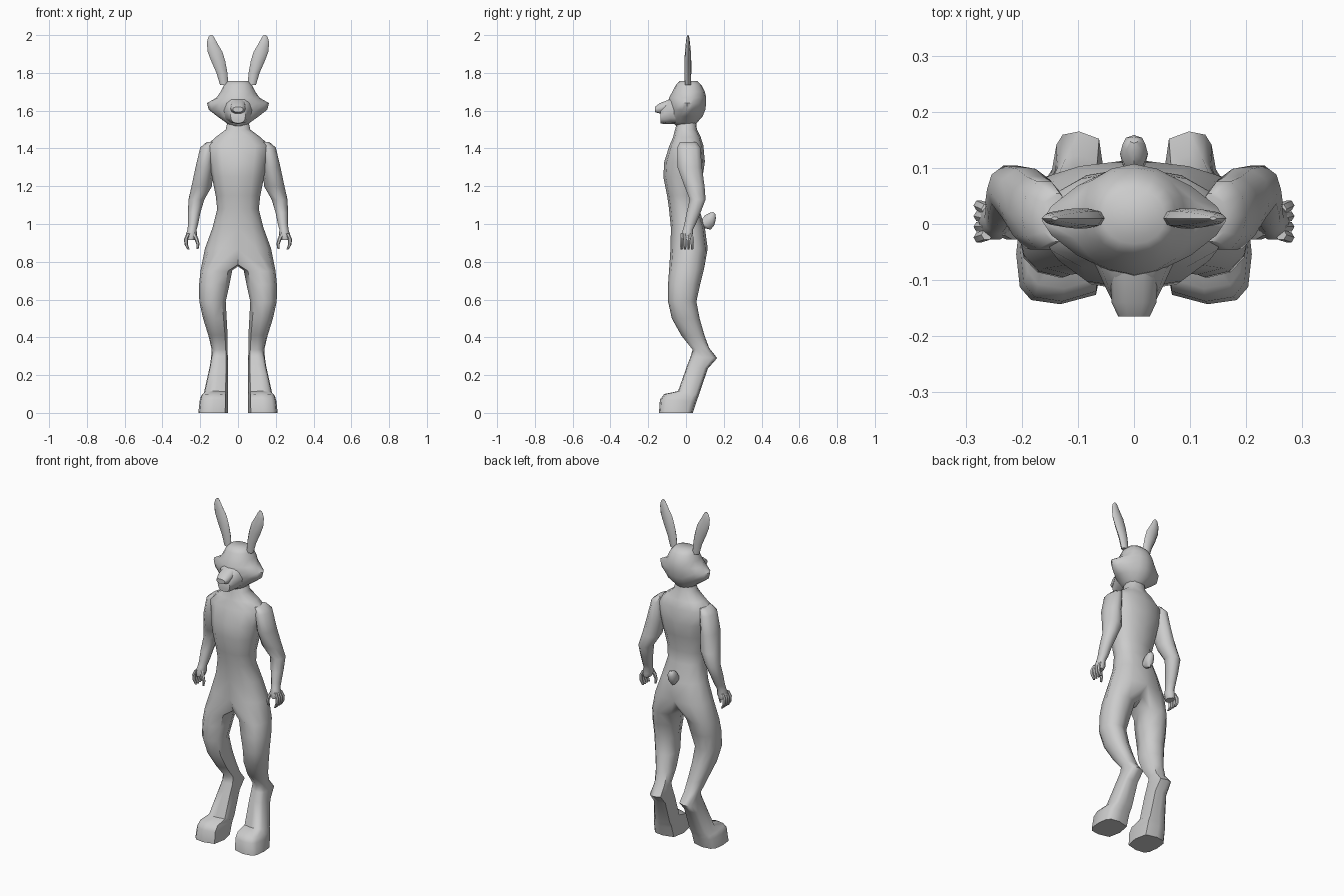
import bpy, math
from mathutils import Vector

fur = bpy.data.materials.new("light_grey")
fur.diffuse_color = (0.6, 0.6, 0.6, 1)


def make(name, verts, faces, mirror=False, angle=50):
    mesh = bpy.data.meshes.new(name)
    mesh.from_pydata(verts, [], faces)
    mesh.materials.append(fur)
    ob = bpy.data.objects.new(name, mesh)
    bpy.context.collection.objects.link(ob)
    bpy.ops.object.select_all(action='DESELECT')
    bpy.context.view_layer.objects.active = ob
    ob.select_set(True)
    # consistent outward normals
    bpy.ops.object.mode_set(mode='EDIT')
    bpy.ops.mesh.select_all(action='SELECT')
    bpy.ops.mesh.normals_make_consistent(inside=False)
    bpy.ops.object.mode_set(mode='OBJECT')
    if mirror:
        mod = ob.modifiers.new("mirror", 'MIRROR')
        mod.use_clip = True
        mod.merge_threshold = 0.0005
        bpy.ops.object.modifier_apply(modifier=mod.name)
    bpy.ops.object.shade_smooth_by_angle(angle=math.radians(angle))
    return ob


def power(v, p):
    return math.copysign(abs(v) ** p, v)


def bridge(a, b, closed=True):
    n = len(a)
    return [(a[i], a[(i + 1) % n], b[(i + 1) % n], b[i])
            for i in range(n if closed else n - 1)]


def loft(name, rings, n=12, mirror=False, angle=50):
    """Skin a list of point rings and cap both ends."""
    verts = [p for ring in rings for p in ring]
    ids = [list(range(k * n, k * n + n)) for k in range(len(rings))]
    faces = [f for a, b in zip(ids, ids[1:]) for f in bridge(a, b)]
    faces += [tuple(ids[0]), tuple(ids[-1])]
    return make(name, verts, faces, mirror, angle)


def oval(c, u, v, n=12, p=1.0):
    c, u, v = Vector(c), Vector(u), Vector(v)
    return [c + u * power(math.cos(2 * math.pi * i / n), p)
            + v * power(math.sin(2 * math.pi * i / n), p) for i in range(n)]


def flat(x, y, z, rx, ry, n=12, p=1.0):
    return oval((x, y, z), (rx, 0, 0), (0, ry, 0), n, p)


def upright(y, z, rx, rz, n=12, p=1.0):
    return oval((0, y, z), (rx, 0, 0), (0, 0, rz), n, p)


# Body: half torso that splits into a leg, then mirrored
# torso rows: z, half width, front y, back y
torso = [(1.57, .050, -.040, .050), (1.50, .065, -.058, .058), (1.46, .118, -.068, .078),
         (1.415, .168, -.088, .092), (1.33, .152, -.115, .100), (1.25, .138, -.120, .088),
         (1.15, .118, -.100, .065), (1.08, .110, -.090, .070), (0.98, .135, -.080, .100),
         (0.87, .175, -.082, .115)]
# leg rows: front z, back z, inner x, outer x, front y, back y, squareness
legs = [(.75, .76, .030, .198, -.090, .095, .9), (.68, .68, .045, .206, -.095, .075, .9),
        (.59, .59, .065, .205, -.095, .055, .9), (.50, .50, .060, .185, -.075, .072, .9),
        (.41, .41, .055, .157, -.025, .098, .9), (.335, .345, .055, .140, .035, .122, .8),
        (.30, .29, .054, .142, .025, .165, .6), (.25, .235, .054, .150, .006, .116, .6),
        (.115, .10, .054, .180, -.042, .070, .6), (.100, .08, .053, .195, -.115, .063, .6),
        (.070, .06, .053, .203, -.138, .056, .6), (0, 0, .053, .210, -.143, .036, .6)]
verts, rows = [], []
for z, rx, yf, yb in torso:
    rows.append(list(range(len(verts), len(verts) + 7)))
    for i in range(7):
        t = math.radians(-90 + 30 * i)
        x = 0 if i in (0, 6) else rx * math.cos(t) ** .85
        verts.append((x, (yf + yb) / 2 + (yb - yf) / 2 * power(math.sin(t), .9), z))
faces = [f for a, b in zip(rows, rows[1:]) for f in bridge(a, b, False)]
# crotch line, from back to front
crotch = list(range(len(verts), len(verts) + 3))
verts += [(0, .075, .81), (0, .015, .775), (0, -.045, .785)]
last = rows[-1] + crotch
for zf, zb, xi, xo, yf, yb, p in legs:
    ring = list(range(len(verts), len(verts) + 10))
    for a in (-90, -60, -30, 0, 30, 60, 90, 135, 180, 225):
        c, s = math.cos(math.radians(a)), power(math.sin(math.radians(a)), p)
        verts.append(((xi + xo) / 2 + (xo - xi) / 2 * power(c, p),
                      (yf + yb) / 2 + (yb - yf) / 2 * s,
                      (zf + zb) / 2 + (zb - zf) / 2 * s))
    faces += bridge(last, ring)
    last = ring
faces.append(tuple(last))
make("body_and_legs", verts, faces, True)

# Arms
arm = [(.140, .012, 1.435, .025, .045), (.160, .015, 1.405, .040, .064),
       (.177, .020, 1.30, .048, .068), (.192, .045, 1.20, .054, .056),
       (.220, .062, 1.13, .042, .044), (.232, .040, 1.06, .033, .039),
       (.238, .022, 1.00, .027, .032), (.243, .010, .97, .024, .028),
       (.247, .005, .94, .030, .034), (.250, .004, .915, .022, .030)]
loft("arms", [flat(*r, n=10) for r in arm], 10, True)

# Hands: four curled fingers and a thumb
for k in range(4):
    y = -.024 + .019 * k
    path = [(.262, y * .8, .950, .010), (.276, y, .920, .010),
            (.274, y, .890, .009), (.262, y, .866, .006)]
    loft(f"finger_{k + 1}", [flat(x, yy, z, r, r, 6) for x, yy, z, r in path], 6, True)
thumb = [(.238, -.008, .955, .014), (.222, -.018, .925, .011),
         (.212, -.020, .895, .009), (.215, -.020, .868, .006)]
loft("thumbs", [flat(x, y, z, r, r, 6) for x, y, z, r in thumb], 6, True)

# Head with pointed cheeks: z, half width, front y, back y, pointedness
head = [(1.515, .040, -.05, .040, 1), (1.54, .068, -.070, .062, 1),
        (1.57, .110, -.085, .088, 1.1), (1.605, .155, -.09, .102, 1.4),
        (1.640, .164, -.095, .107, 1.4), (1.668, .115, -.090, .107, 1.1),
        (1.70, .092, -.072, .100, .95), (1.735, .075, -.054, .082, .9),
        (1.756, .055, -.035, .060, .9)]
loft("head", [flat(0, (f + b) / 2, z, rx, (b - f) / 2, 16, p) for z, rx, f, b, p in head], 16)

# Muzzle and nose
muzzle = [(-.03, 1.605, .090, .075), (-.08, 1.600, .066, .070),
          (-.115, 1.583, .050, .054), (-.135, 1.573, .040, .040)]
loft("muzzle", [upright(*r, p=.85) for r in muzzle])
nose = [(-.085, 1.630, .042, .032), (-.14, 1.612, .040, .028), (-.165, 1.606, .028, .014)]
loft("nose", [upright(*r, n=10, p=.8) for r in nose], 10)

# Ears
ear = [(.073, .010, 1.735, .022, .016), (.085, .010, 1.80, .029, .018),
       (.104, .010, 1.86, .037, .018), (.121, .010, 1.91, .039, .016),
       (.138, .010, 1.96, .027, .011), (.142, .010, 1.988, .016, .007),
       (.141, .010, 2.0, .006, .003)]
loft("ears", [flat(*r, n=8) for r in ear], 8, True)

# Tail: short upturned tuft
tail = [((0, .075, 1.00), .016, .03), ((0, .105, .995), .020, .036),
        ((0, .125, 1.02), .025, .036), ((0, .143, 1.045), .020, .022),
        ((0, .150, 1.057), .008, .008)]
loft("tail", [oval(c, (rx, 0, 0), (0, -.7 * r, .7 * r), 8) for c, rx, r in tail], 8)
